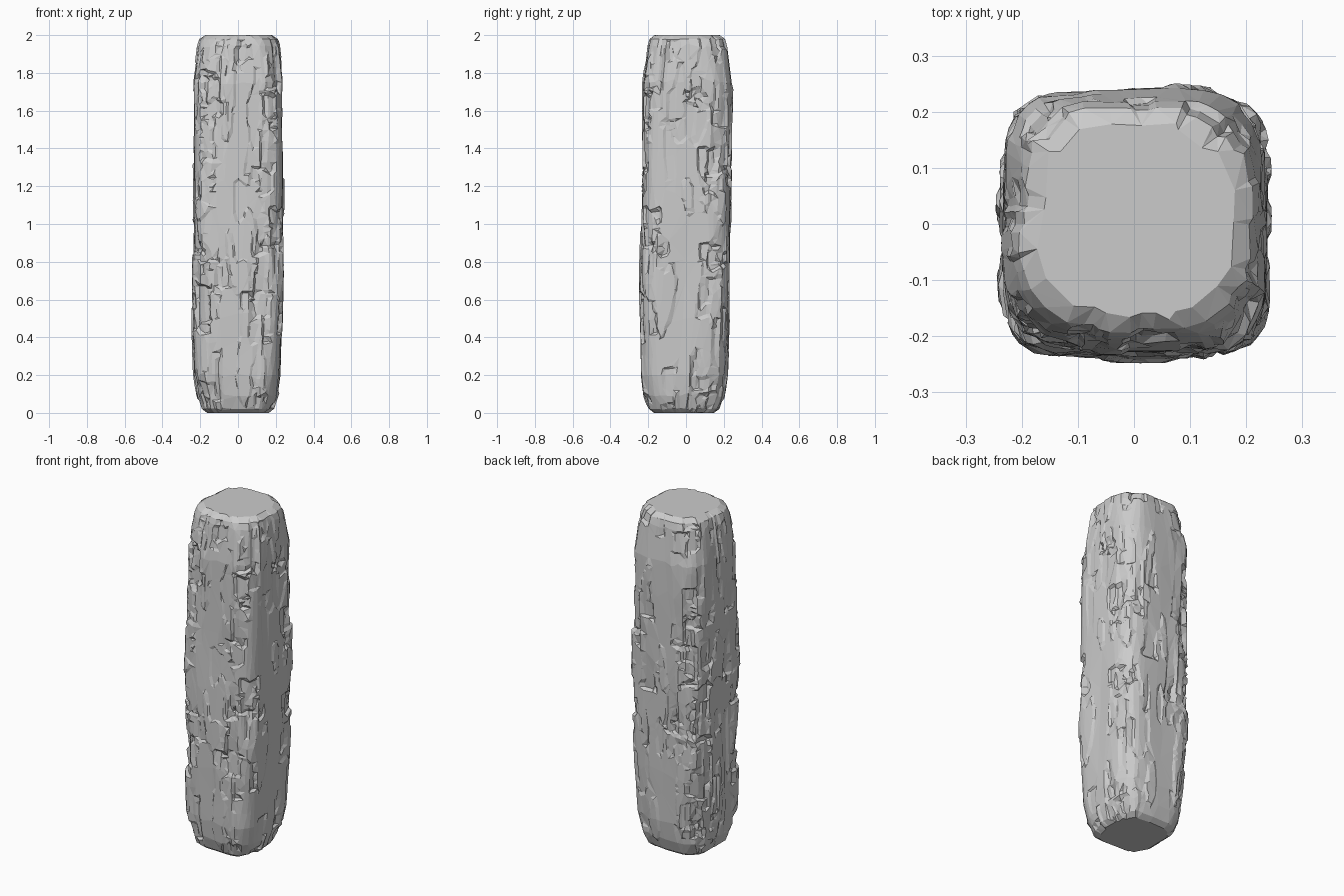
import bpy, bmesh, math, random
from mathutils import Vector, noise

random.seed(11)
cube = bpy.data.objects.get("Cube")
if cube:
    bpy.data.objects.remove(cube, do_unlink=True)

SIDES, ROWS = 112, 170
# (height, half width, corner fullness) from base to crown
PROFILE = [(0, 0.155, 1.62), (0.02, 0.183, 1.62), (0.09, 0.207, 1.66), (0.2, 0.222, 1.72),
           (0.5, 0.23, 1.77), (1.0, 0.232, 1.75), (1.75, 0.23, 1.72), (1.86, 0.217, 1.66),
           (1.94, 0.207, 1.62), (1.98, 0.195, 1.6), (2.0, 0.165, 1.6)]


def section(z):
    """Half width and corner fullness at a height."""
    for (z0, w0, k0), (z1, w1, k1) in zip(PROFILE, PROFILE[1:]):
        if z <= z1:
            t = (z - z0) / (z1 - z0)
            return w0 + (w1 - w0) * t, k0 + (k1 - k0) * t
    return PROFILE[-1][1:]


def make_chip():
    """A flake: angle, height, half angle, length, depth, sharp end direction."""
    corner = math.pi / 4 + random.randrange(4) * math.pi / 2
    return (corner + random.gauss(0, 0.33), random.uniform(0.0, 1.98),
            random.uniform(0.06, 0.22), random.uniform(0.1, 0.45),
            random.uniform(0.006, 0.015), random.choice((1, 1, -1)))


chips = [make_chip() for _ in range(125)]


def chip_depth(angle, z):
    total = 0
    for a, h, half, length, depth, way in chips:
        t = (z - h) * way / length
        if 0 <= t <= 1:
            d = (angle - a + math.pi) % math.tau - math.pi
            if abs(d) < half * (1 - 0.5 * t):
                total += depth * (1 - t)
    return min(total, 0.026)


def stone_point(angle, z):
    c, s = math.cos(angle), math.sin(angle)
    width, fullness = section(z)
    # Square section with worn, chamfered corners
    x, y = abs(c), abs(s)
    r = (x ** 16 + y ** 16 + ((x + y) / fullness) ** 16) ** (-1 / 16)
    spot = Vector((c * 2, s * 2, z * 2.5))
    # Ragged outline for the flakes
    wa = angle + 0.05 * noise.noise(spot * 2.5)
    wz = z + 0.035 * noise.noise(spot * 3 + Vector((9, 3, 5)))
    # Broad undulation, terraced layers and flakes
    swell = 0.007 * noise.noise(spot * 0.8 + Vector((4, 1, 7)))
    layer = 0.007 * round(1.6 * noise.noise(Vector((c * 3, s * 3, z * 2.2))))
    w = width + 0.003 + swell + layer - chip_depth(wa, wz)
    lean = z - 1
    return Vector((c * r * w + 0.004 * lean, s * r * w + 0.01 * lean, z))


# Stone shaft as a stack of weathered rings
bm = bmesh.new()
rings = []
for j in range(ROWS + 1):
    ring = []
    for i in range(SIDES):
        z = 2 * j / ROWS
        if 0 < j < ROWS:
            z += random.uniform(-0.003, 0.003)
        angle = (i + random.uniform(-0.2, 0.2)) * math.tau / SIDES
        ring.append(bm.verts.new(stone_point(angle, z)))
    rings.append(ring)
for low, high in zip(rings, rings[1:]):
    for i in range(SIDES):
        k = (i + 1) % SIDES
        bm.faces.new((low[i], low[k], high[k], high[i]))

# Flat crown and base
bm.faces.new(rings[-1])
bm.faces.new(rings[0][::-1])
bmesh.ops.recalc_face_normals(bm, faces=bm.faces)

mesh = bpy.data.meshes.new("stone_pillar")
bm.to_mesh(mesh)
bm.free()
pillar = bpy.data.objects.new("stone_pillar", mesh)
bpy.context.collection.objects.link(pillar)

# Merge the fine surface into broad chiselled facets
facets = pillar.modifiers.new("facets", 'DECIMATE')
facets.ratio = 0.16

# Grey stone
stone = bpy.data.materials.new("grey_stone")
stone.use_nodes = True
stone.diffuse_color = (0.6, 0.6, 0.6, 1)
bsdf = next(n for n in stone.node_tree.nodes if n.type == 'BSDF_PRINCIPLED')
bsdf.inputs["Base Color"].default_value = (0.6, 0.6, 0.6, 1)
mesh.materials.append(stone)
